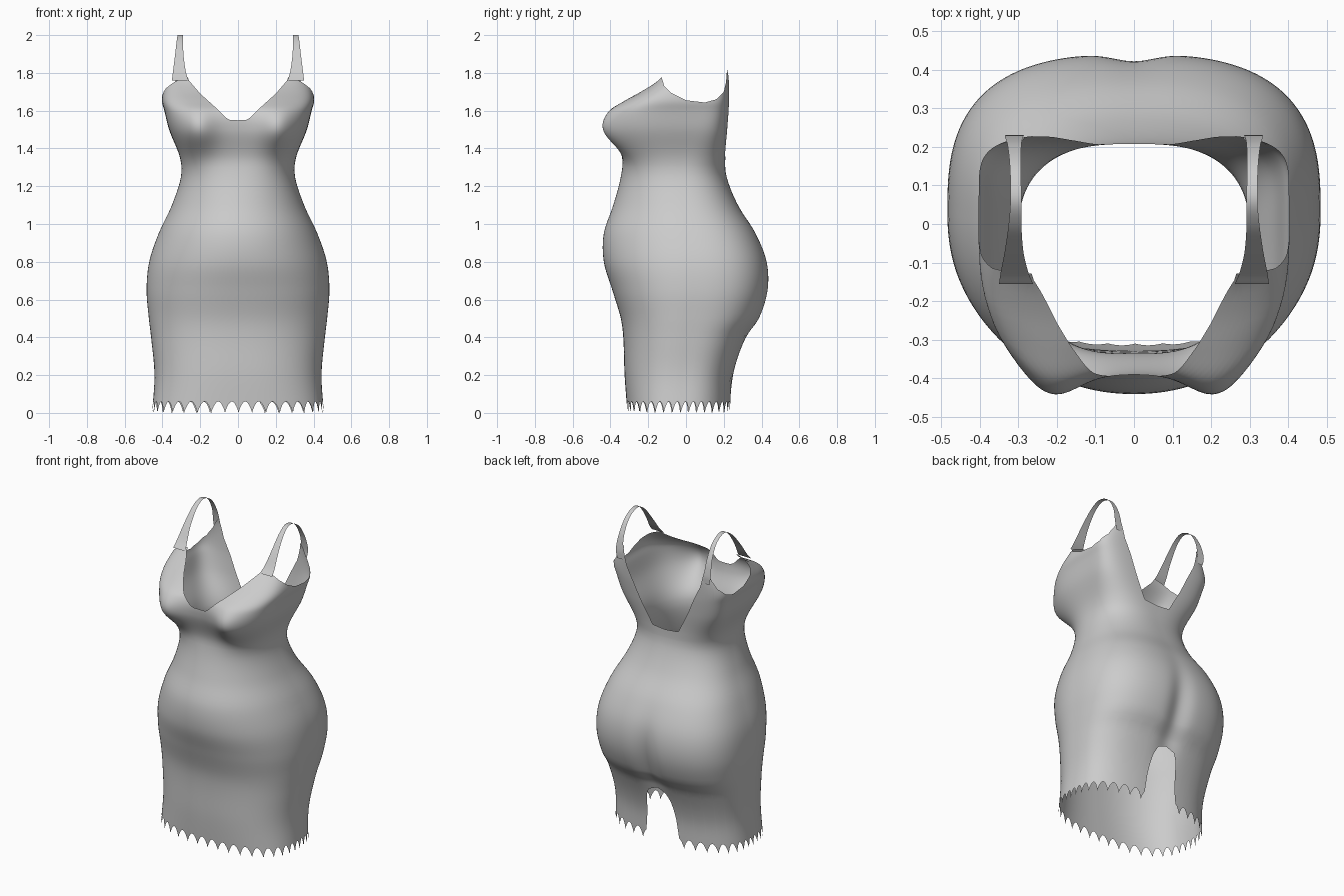
import bpy
import bmesh
import math

COLUMNS, TEETH = 480, 40

# Body sections: height, half width, front y, back y
SECTIONS = [
    (0, .455, -.31, .235), (.2, .442, -.325, .25), (.4, .46, -.332, .32),
    (.5, .472, -.345, .39), (.65, .484, -.39, .436), (.8, .47, -.435, .43),
    (.95, .42, -.435, .37), (1.1, .35, -.385, .275), (1.25, .302, -.345, .215),
    (1.35, .307, -.338, .208), (1.5, .365, -.385, .22), (1.6, .39, -.38, .228),
    (1.65, .403, -.32, .23), (1.7, .398, -.24, .232), (1.75, .38, -.17, .234),
    (1.8, .36, -.125, .234), (1.9, .335, -.06, .215)]
# Height, y of the widest line, squareness of the front and of the back
SHAPE = [(0, -.03, 2.6, 2.6), (.6, .03, 2.3, 2.8), (.9, .02, 2.1, 2.7),
         (1.25, -.03, 2.3, 2.5), (1.5, .02, 3.8, 4), (1.7, .05, 4, 5), (1.9, .06, 4, 5)]
# Openings: height to half width, and y to height for the armhole
NECK_FRONT = [(1.549, -.01), (1.55, .04), (1.56, .06), (1.6, .1), (1.69, .2),
              (1.76, .26), (1.83, .28)]
NECK_BACK = [(1.35, -.01), (1.36, .09), (1.5, .165), (1.6, .21), (1.7, .26), (1.8, .285)]
SLIT = [(0, .12), (.2, .1), (.3, .085), (.35, .06), (.375, 0), (.38, -.01)]
ARMHOLE = [(-.14, 1.82), (-.13, 1.78), (-.115, 1.73), (-.08, 1.695), (0, 1.655),
           (.1, 1.643), (.16, 1.66), (.2, 1.7), (.212, 1.75), (.218, 1.83)]
# Strap path: step, y, z, inner x, outer x
STRAP = [(0, -.155, 1.76, .262, .35), (1, -.122, 1.80, .275, .345),
         (2, -.07, 1.88, .287, .335), (3, 0, 1.965, .292, .325),
         (4, .07, 2, .292, .32), (5, .15, 1.965, .293, .322),
         (6, .205, 1.88, .292, .328), (7, .228, 1.79, .287, .335),
         (8, .23, 1.73, .285, .325)]


def lookup(table, key, smooth=False):
    """Values of a table at a key, joined by lines or by smooth curves."""
    key = min(max(key, table[0][0]), table[-1][0])
    i = 0
    while i < len(table) - 2 and key > table[i + 1][0]:
        i += 1
    a, b = table[i], table[i + 1]
    span = b[0] - a[0]
    t = (key - a[0]) / span
    if not smooth:
        return [p + (q - p) * t for p, q in zip(a[1:], b[1:])]
    before, after = table[max(i - 1, 0)], table[min(i + 2, len(table) - 1)]
    values = []
    for k in range(1, len(a)):
        m0 = (b[k] - before[k]) / (b[0] - before[0]) * span
        m1 = (after[k] - a[k]) / (after[0] - a[0]) * span
        values.append(a[k] + m0 * t + (3 * (b[k] - a[k]) - 2 * m0 - m1) * t ** 2
                      + (2 * (a[k] - b[k]) + m0 + m1) * t ** 3)
    return values


def bell(value, centre, width):
    return math.exp(-((value - centre) / width) ** 2)


def body_point(angle, z):
    """Point of the fabric at an angle around the body and a height."""
    half, front, back = lookup(SECTIONS, z, True)
    middle, n_front, n_back = lookup(SHAPE, z, True)
    c, s = math.cos(angle), math.sin(angle)
    n = n_back if s > 0 else n_front
    r = (abs(c) ** n + abs(s) ** n) ** (-1 / n)
    x = half * c * r
    if s > 0:
        y = middle + (back - middle) * s * r
        y -= .03 * s * bell(x, 0, .07) * bell(z, .55, .25)      # seat crease
    else:
        y = middle + (middle - front) * s * r
        y += .07 * s * r * bell(abs(x), .22, .1) * bell(z, 1.5, .12)  # bust
    return x, y, z


def below_top(angle, z):
    x, y, z = body_point(angle, z)
    neck = NECK_BACK if math.sin(angle) > 0 else NECK_FRONT
    return abs(x) >= lookup(neck, z)[0] and z <= lookup(ARMHOLE, y)[0]


def above_slit(angle, z):
    x = body_point(angle, z)[0]
    return math.sin(angle) < 0 or abs(x) >= lookup(SLIT, z)[0]


def fabric_end(angle, start, stop, inside, steps=60):
    """Height where the fabric ends on the way from start to stop."""
    good = start
    for i in range(1, steps + 1):
        bad = start + (stop - start) * i / steps
        if not inside(angle, bad):
            for _ in range(12):
                mid = (good + bad) / 2
                if inside(angle, mid):
                    good = mid
                else:
                    bad = mid
            return good
        good = bad
    return stop


def make_object(name, grid, closed, material):
    """Smooth sheet from a list of columns of points."""
    bm = bmesh.new()
    verts = [[bm.verts.new(p) for p in column] for column in grid]
    for i in range(len(verts) - (not closed)):
        a, b = verts[i], verts[(i + 1) % len(verts)]
        for j in range(len(a) - 1):
            bm.faces.new((a[j], b[j], b[j + 1], a[j + 1])).smooth = True
    mesh = bpy.data.meshes.new(name)
    bm.to_mesh(mesh)
    bm.free()
    mesh.materials.append(material)
    obj = bpy.data.objects.new(name, mesh)
    bpy.context.collection.objects.link(obj)
    return obj


cube = bpy.data.objects.get("Cube")
if cube:
    bpy.data.objects.remove(cube, do_unlink=True)

fabric = bpy.data.materials.new("grey_fabric")
fabric.use_nodes = True
fabric.diffuse_color = (.6, .6, .6, 1)
fabric.node_tree.nodes["Principled BSDF"].inputs["Base Color"].default_value = (.6, .6, .6, 1)

# Dress body with scalloped hem, back slit, neckline and armholes
columns = []
for i in range(COLUMNS):
    angle = math.tau * (i + .5) / COLUMNS
    top = fabric_end(angle, 1.3, 1.82, below_top)
    bottom = fabric_end(angle, .5, 0, above_slit)
    if bottom < .05:
        bottom = .06 * abs(math.sin(i * math.pi * TEETH / COLUMNS)) ** .8
    heights = [bottom + (.5 - bottom) * k / 14 for k in range(14)]
    heights += [.5 + .8 * k / 30 for k in range(30)]
    heights += [1.3 + (top - 1.3) * k / 30 for k in range(31)]
    columns.append([body_point(angle, z) for z in heights])
make_object("dress_body", columns, True, fabric)

# Shoulder straps
inner, outer = [], []
for k in range(65):
    y, z, x_in, x_out = lookup(STRAP, k / 8, True)
    inner.append((x_in, y, z))
    outer.append((x_out, y, z))
straps = make_object("shoulder_straps", [inner, outer], False, fabric)
straps.modifiers.new("other_side", 'MIRROR')
